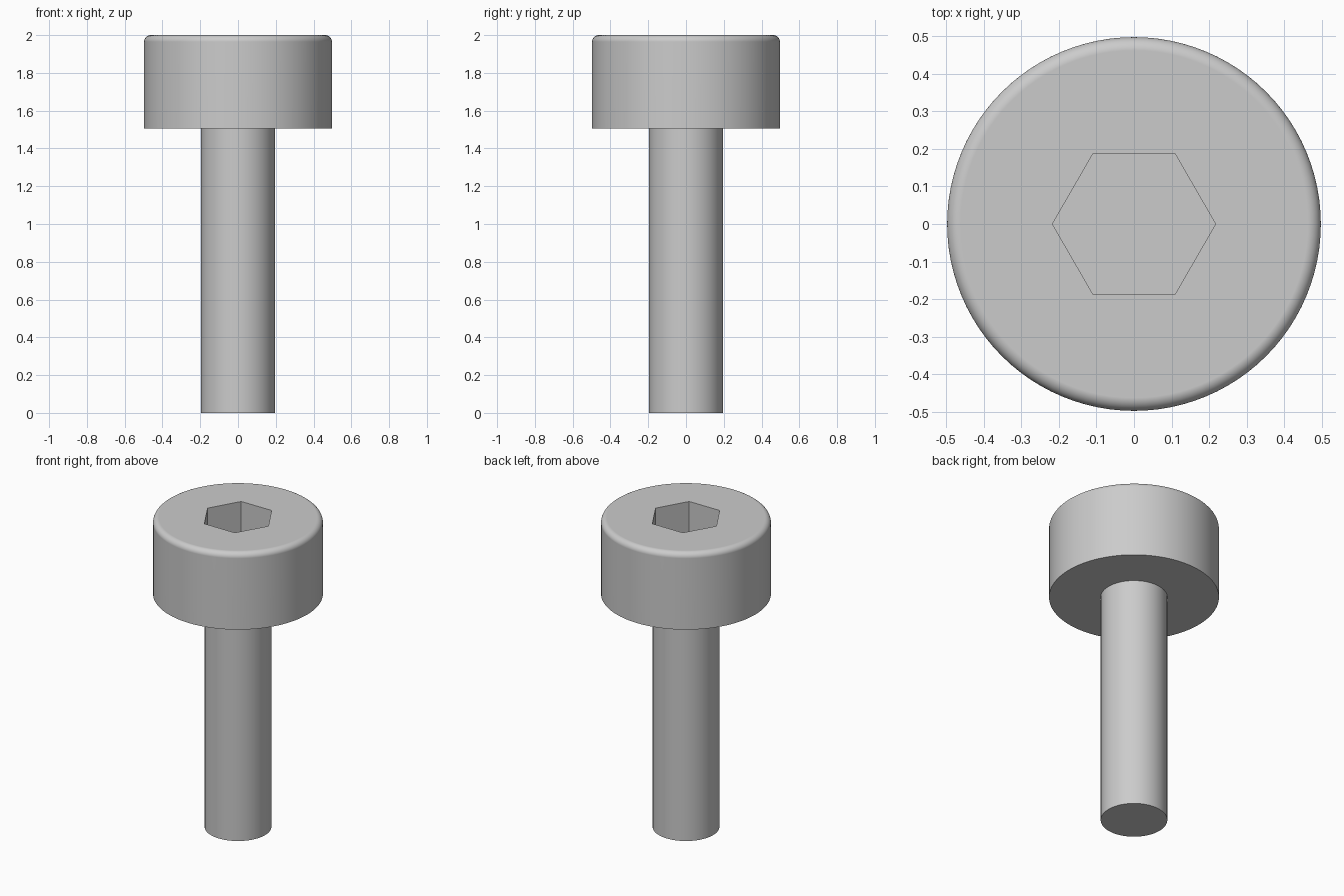
import bpy, bmesh
from math import sin, cos, pi, radians

if "Cube" in bpy.data.objects:
    bpy.data.objects.remove(bpy.data.objects["Cube"])

SEG = 96
HEAD_R, SHANK_R, HEAD_Z, TOP_Z, FILLET = 0.497, 0.195, 1.505, 2.0, 0.035
SOCKET_R, SOCKET_DEPTH = 0.217, 0.25


def lathe(name, profile, sides):
    """Spin an (r, z) profile around z and cap both ends."""
    bm = bmesh.new()
    rings = [[bm.verts.new((r * cos(2 * pi * i / sides), r * sin(2 * pi * i / sides), z))
              for i in range(sides)] for r, z in profile]
    for a, b in zip(rings, rings[1:]):
        for i in range(sides):
            j = (i + 1) % sides
            bm.faces.new((a[i], a[j], b[j], b[i]))
    bm.faces.new(rings[0][::-1])
    bm.faces.new(rings[-1])
    mesh = bpy.data.meshes.new(name)
    bm.to_mesh(mesh)
    bm.free()
    obj = bpy.data.objects.new(name, mesh)
    bpy.context.collection.objects.link(obj)
    return obj


# Shank, flat underside and head with a rounded top rim
rim = [(HEAD_R - FILLET + FILLET * cos(t * pi / 16),
        TOP_Z - FILLET + FILLET * sin(t * pi / 16)) for t in range(9)]
screw = lathe("cap_screw", [(SHANK_R, 0), (SHANK_R, HEAD_Z), (HEAD_R, HEAD_Z)] + rim, SEG)

# Hexagonal socket, corners on the x axis
cutter = lathe("socket_cutter", [(SOCKET_R, TOP_Z - SOCKET_DEPTH), (SOCKET_R, TOP_Z + 0.2)], 6)
cutter.hide_render = True
cut = screw.modifiers.new("socket", 'BOOLEAN')
cut.operation = 'DIFFERENCE'
cut.solver = 'EXACT'
cut.object = cutter

bpy.context.view_layer.objects.active = screw
screw.select_set(True)
bpy.ops.object.modifier_apply(modifier=cut.name)
bpy.data.objects.remove(cutter)

# Smooth round surfaces, crisp edges, flat caps
bpy.ops.object.shade_smooth_by_angle(angle=radians(30))
weighted = screw.modifiers.new("weighted_normals", 'WEIGHTED_NORMAL')
weighted.keep_sharp = True
